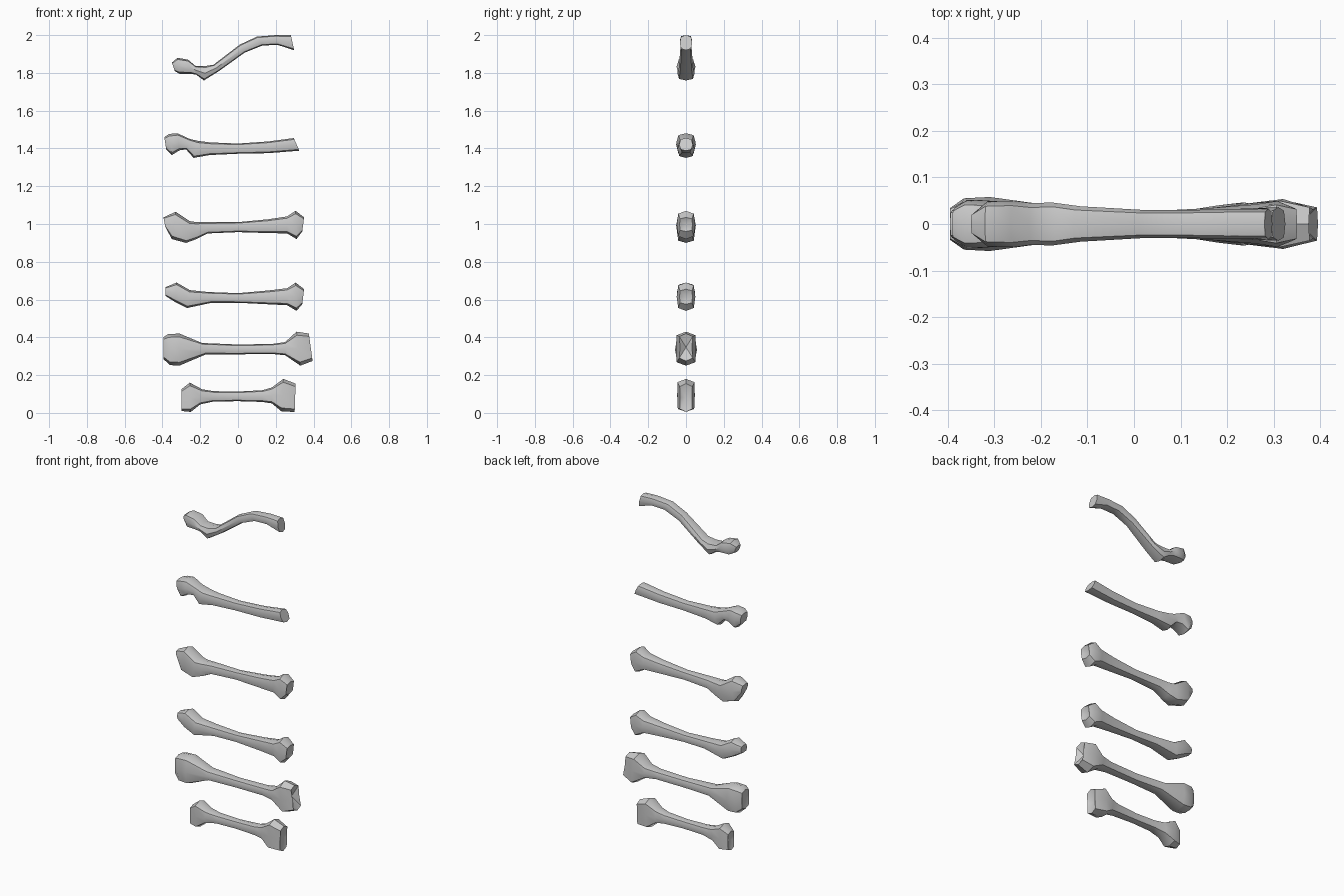
import bpy, bmesh
from math import sin, cos, pi, radians

SIDES = 8


def bone(name, sections, dent_left=0.0, dent_right=0.0):
    """Loft rings along x. Section: x_low, z_low, x_high, z_high, half_width, pinch."""
    bm = bmesh.new()
    rings = []
    for xb, zb, xt, zt, w, pinch in sections:
        ring = []
        for i in range(SIDES):
            a = 2 * pi * i / SIDES
            c, s = cos(a), sin(a)
            # diagonal corners pushed out a little; side points pinched between condyles
            k = 1.12 if i % 2 else 1.0
            side = pinch if i in (0, SIDES // 2) else 1.0
            t = 0.5 + 0.5 * s * k if i % 2 else 0.5 + 0.5 * s
            ring.append(bm.verts.new((xb + (xt - xb) * t, w * c * k * side, zb + (zt - zb) * t)))
        rings.append(ring)
    for r0, r1 in zip(rings, rings[1:]):
        for i in range(SIDES):
            j = (i + 1) % SIDES
            bm.faces.new((r0[i], r0[j], r1[j], r1[i]))
    # end caps with a dented or bulging centre
    for ring, dx in ((rings[0], dent_left), (rings[-1], -dent_right)):
        n = len(ring)
        mid = bm.verts.new((sum(v.co.x for v in ring) / n + dx, 0,
                            sum(v.co.z for v in ring) / n))
        for i in range(n):
            bm.faces.new((ring[i], ring[(i + 1) % n], mid))
    bmesh.ops.recalc_face_normals(bm, faces=bm.faces)
    me = bpy.data.meshes.new(name)
    bm.to_mesh(me)
    bm.free()
    ob = bpy.data.objects.new(name, me)
    bpy.context.collection.objects.link(ob)
    bpy.ops.object.select_all(action='DESELECT')
    ob.select_set(True)
    bpy.context.view_layer.objects.active = ob
    bpy.ops.object.shade_smooth_by_angle(angle=radians(40))


# lowest, short bone with double knuckles at both ends
bone("short_bone", [
    (-.30, .01, -.30, .125, .035, .8),
    (-.25, .005, -.255, .16, .055, .8),
    (-.20, .045, -.19, .125, .04, 1),
    (-.13, .06, -.13, .115, .031, 1),
    (0, .062, 0, .113, .026, 1),
    (.13, .058, .13, .12, .032, 1),
    (.18, .05, .18, .135, .04, 1),
    (.23, .008, .24, .18, .058, .8),
    (.30, .005, .305, .155, .042, .75),
], .02, .02)

# second bone, heavy at both ends
bone("heavy_bone", [
    (-.395, .285, -.395, .40, .04, .85),
    (-.36, .253, -.37, .417, .058, .95),
    (-.31, .25, -.31, .42, .058, 1),
    (-.17, .31, -.19, .37, .04, 1),
    (0, .31, 0, .362, .028, 1),
    (.18, .312, .18, .365, .032, 1),
    (.25, .305, .25, .375, .045, 1),
    (.33, .25, .31, .43, .063, .85),
    (.395, .275, .375, .42, .045, .7),
], .015, .03)

# third bone, tapered wedge on the left
bone("wedge_bone", [
    (-.385, .62, -.385, .665, .03, 1),
    (-.33, .585, -.325, .69, .048, 1),
    (-.27, .555, -.255, .65, .045, 1),
    (-.14, .583, -.16, .64, .035, 1),
    (0, .583, 0, .634, .026, 1),
    (.16, .575, .16, .648, .034, 1),
    (.26, .57, .26, .66, .045, 1),
    (.31, .54, .305, .69, .052, .95),
    (.34, .575, .35, .655, .04, .85),
], .0, .015)

# fourth bone, deep flared left head
bone("flared_bone", [
    (-.385, .985, -.395, 1.035, .03, 1),
    (-.35, .92, -.33, 1.065, .052, 1),
    (-.275, .90, -.255, 1.015, .052, .9),
    (-.22, .92, -.22, 1.01, .042, .95),
    (-.16, .95, -.16, 1.01, .035, 1),
    (0, .957, 0, 1.01, .026, 1),
    (.16, .952, .16, 1.025, .034, 1),
    (.26, .95, .26, 1.04, .042, 1),
    (.31, .92, .305, 1.07, .052, .95),
    (.34, .96, .35, 1.035, .04, .85),
], .0, .015)

# fifth bone, hooked knuckle on the left and plain cut right end
bone("hooked_bone", [
    (-.38, 1.395, -.39, 1.46, .035, 1),
    (-.35, 1.365, -.365, 1.477, .052, 1),
    (-.31, 1.39, -.32, 1.48, .05, 1),
    (-.275, 1.395, -.255, 1.45, .04, 1),
    (-.235, 1.35, -.21, 1.44, .045, 1),
    (-.15, 1.365, -.15, 1.432, .035, 1),
    (0, 1.372, 0, 1.426, .027, 1),
    (.16, 1.375, .16, 1.437, .03, 1),
    (.325, 1.388, .295, 1.455, .036, 1),
], .0, .0)

# top bone, S-curved
bone("curved_bone", [
    (-.335, 1.81, -.35, 1.855, .025, 1),
    (-.31, 1.795, -.32, 1.88, .048, 1),
    (-.25, 1.795, -.265, 1.87, .05, 1),
    (-.22, 1.79, -.225, 1.837, .045, 1),
    (-.18, 1.76, -.17, 1.837, .046, 1),
    (-.10, 1.81, -.13, 1.843, .038, 1),
    (.035, 1.907, .01, 1.95, .03, 1),
    (.13, 1.945, .10, 1.992, .03, 1),
    (.21, 1.948, .20, 2.0, .032, 1),
    (.297, 1.92, .28, 2.0, .033, 1),
], .0, .0)
